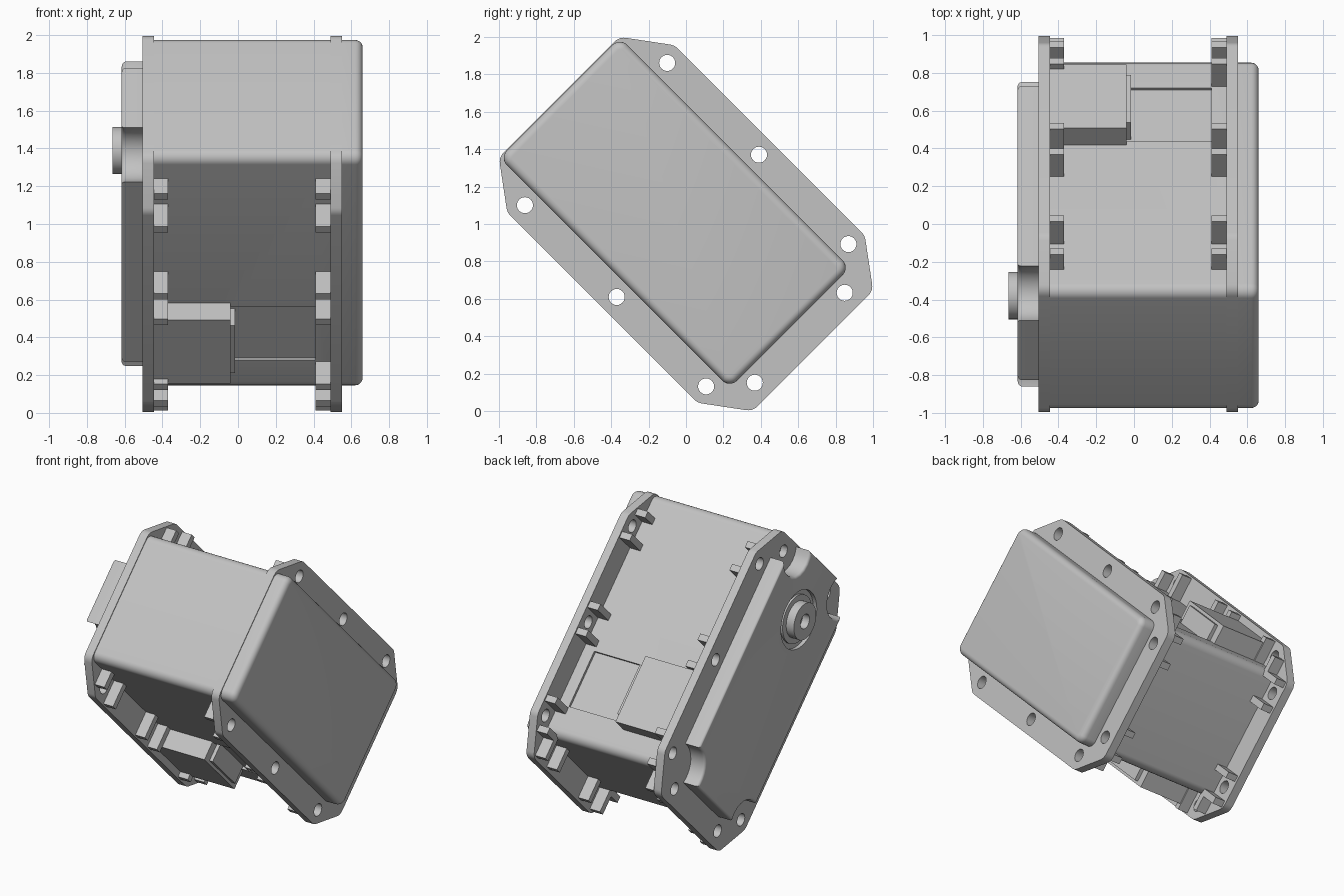
import bpy, bmesh, math
from mathutils import Matrix, Vector

cube = bpy.data.objects.get("Cube")
if cube:
    bpy.data.objects.remove(cube, do_unlink=True)

grey = bpy.data.materials.new("housing_grey")
grey.use_nodes = True
grey.diffuse_color = (0.54, 0.54, 0.54, 1)
grey.node_tree.nodes["Principled BSDF"].inputs["Base Color"].default_value = grey.diffuse_color

# Tilted frame: long axis u, short axis v, thickness w (world x)
S = math.sqrt(0.5)
TILT = Matrix(((0, 0, 1, 0), (S, S, 0, 0), (-S, S, 0, 1), (0, 0, 0, 1)))
END_A, END_B, HALF = -0.955, 0.785, 0.455   # body ends and half width
IN_A, OUT_A, IN_B, OUT_B = -0.445, -0.505, 0.49, 0.55   # flange planes


def circle(u, v, r, n=32):
    return [(u + r * math.cos(2 * math.pi * i / n), v + r * math.sin(2 * math.pi * i / n))
            for i in range(n)]


def rect(u0, u1, v0, v1):
    return [(u0, v0), (u1, v0), (u1, v1), (u0, v1)]


def rounded(points, r, n=6):
    """Round every corner of a convex outline."""
    out = []
    for i, p in enumerate(points):
        p = Vector(p)
        a = (Vector(points[i - 1]) - p).normalized()
        b = (Vector(points[(i + 1) % len(points)]) - p).normalized()
        half = a.angle(b) / 2
        centre = p + (a + b).normalized() * r / math.sin(half)
        s = p + a * r / math.tan(half) - centre
        e = p + b * r / math.tan(half) - centre
        for k in range(n + 1):
            d = s.lerp(e, k / n).normalized() * r
            out.append(tuple(centre + d))
    return out


def add_prism(bm, pts, w0, w1):
    """Extrude an outline from w0 to w1 and return the face at w1."""
    low = bm.faces.new([bm.verts.new((u, v, w0)) for u, v in pts])
    res = bmesh.ops.extrude_face_region(bm, geom=[low])["geom"]
    bmesh.ops.translate(bm, vec=(0, 0, w1 - w0),
                        verts=[g for g in res if isinstance(g, bmesh.types.BMVert)])
    return next(g for g in res if isinstance(g, bmesh.types.BMFace))


def make(name, prisms, bevel=0):
    bm = bmesh.new()
    for pts, w0, w1 in prisms:
        cap = add_prism(bm, pts, w0, w1)
        if bevel:
            bmesh.ops.bevel(bm, geom=list(cap.edges), offset=bevel, segments=5,
                            profile=0.5, affect='EDGES', clamp_overlap=True)
    bmesh.ops.recalc_face_normals(bm, faces=bm.faces)
    bm.transform(TILT)
    mesh = bpy.data.meshes.new(name)
    bm.to_mesh(mesh)
    bm.free()
    mesh.materials.append(grey)
    obj = bpy.data.objects.new(name, mesh)
    bpy.context.collection.objects.link(obj)
    return obj


def activate(obj):
    bpy.ops.object.select_all(action='DESELECT')
    obj.select_set(True)
    bpy.context.view_layer.objects.active = obj


def cut(obj, prisms):
    cutter = make("cutter", prisms)
    cutter.hide_render = True
    mod = obj.modifiers.new("cut", 'BOOLEAN')
    mod.operation, mod.solver, mod.object = 'DIFFERENCE', 'EXACT', cutter
    activate(obj)
    bpy.ops.object.modifier_apply(modifier=mod.name)
    bpy.data.objects.remove(cutter, do_unlink=True)


def smooth(obj):
    activate(obj)
    bpy.ops.object.shade_smooth_by_angle(angle=math.radians(35))


# Main body with shallow recessed panels on both long faces
shell = rounded(rect(END_A, END_B, -HALF, HALF), 0.055)
body = make("body", [(shell, IN_A - 0.01, IN_B + 0.01)])
cut(body, [(rect(0.165, 0.565, s * HALF - 0.018, s * HALF + 0.018), -0.04, 0.41)
           for s in (-1, 1)])

# Bolted flanges
quarter = [(0.96, 0.455), (0.72, 0.632)]
outline = quarter + [(-u, v) for u, v in quarter[::-1]]
outline += [(-u, -v) for u, v in outline]
side_bolts = [(u, s * 0.538) for u in (-0.68, 0.014, 0.69) for s in (-1, 1)]
end_bolts = [(0.86, s * 0.34) for s in (-1, 1)]
front_bolts = [(-0.86, s * 0.34) for s in (-1, 1)]
flange_shape = rounded(outline, 0.07, 4)
flanges = []
for name, w0, w1, bolts in (
        ("left_flange", IN_B, OUT_B, side_bolts + end_bolts),
        ("right_flange", OUT_A, IN_A, side_bolts + end_bolts + front_bolts)):
    flange = make(name, [(flange_shape, w0, w1)])
    cut(flange, [(circle(u, v, 0.043, 24), w0 - 0.03, w1 + 0.03) for u, v in bolts])
    flanges.append(flange)

# Walls of the nut pockets behind each bolt hole
walls = []
for u, v in side_bolts:
    s = 1 if v > 0 else -1
    for a, b in ((-0.115, -0.07), (0.075, 0.12)):
        far = max(abs(u + a), abs(u + b))
        top = min(0.622, 0.622 - (far - 0.72) * 0.73)
        v0, v1 = sorted((s * (HALF - 0.01), s * top))
        walls.append(rect(u + a, u + b, v0, v1))
for u, v in end_bolts:
    for a, b in ((-0.115, -0.07), (0.07, 0.112)):
        walls.append(rect(END_B - 0.01, 0.94, v + a, v + b))
make("left_nut_pockets", [(p, IN_B - 0.08, IN_B + 0.005) for p in walls])
make("right_nut_pockets", [(p, IN_A - 0.005, IN_A + 0.075) for p in walls])

# Connector blocks and their narrow side tabs on both long faces
for name, s in (("back", 1), ("front", -1)):
    def slab(u0, u1, h):
        return rect(u0, u1, *sorted((s * (HALF - 0.03), s * h)))
    make(name + "_connector", [(slab(0.135, 0.61, 0.585), IN_A - 0.005, -0.04)])
    make(name + "_connector_tab", [(slab(0.195, 0.55, 0.565), -0.042, -0.015)])

# Deep cover, flush with the body
left_cover = make("left_cover", [(shell, OUT_B - 0.01, 0.66)], bevel=0.04)


# Shaft-side cover with scooped corners around the bolts
def scoop(u, v, r, start, end, n=10):
    return [(u + r * math.cos(t), v + r * math.sin(t))
            for t in (start + (end - start) * i / n for i in range(n + 1))]


def scoop_corner(u, v, r, edge_u):
    """Concave arc from the end edge to the upper long edge."""
    da, db = edge_u - u, HALF - 0.005 - v
    t0 = -math.acos(da / r) if u > 0 else math.pi + math.acos(-da / r)
    t1 = math.asin(db / r)
    if u > 0:
        return scoop(u, v, r, t0, -math.pi - t1)
    return scoop(u, v, r, t0, 2 * math.pi + t1)


upper = scoop_corner(0.74, 0.43, 0.16, END_B) + scoop_corner(-0.86, 0.34, 0.145, -0.945)[::-1]
right_cover = make("right_cover",
                   [(upper + [(u, -v) for u, v in upper[::-1]], OUT_A + 0.01, -0.617)],
                   bevel=0.04)
SHAFT = (-0.544, 0.007)
cut(right_cover, [(circle(*SHAFT, 0.2, 48), -0.7, -0.59)])

# Output shaft with a stepped collar and a bore
shaft = make("output_shaft", [(circle(*SHAFT, 0.125, 40), -0.58, -0.665)])
cut(shaft, [(circle(*SHAFT, 0.05, 24), -0.7, -0.61)])
collar = make("shaft_collar", [(circle(*SHAFT, 0.165, 40), -0.58, -0.605)])

for obj in [body, left_cover, right_cover, shaft, collar] + flanges:
    smooth(obj)
